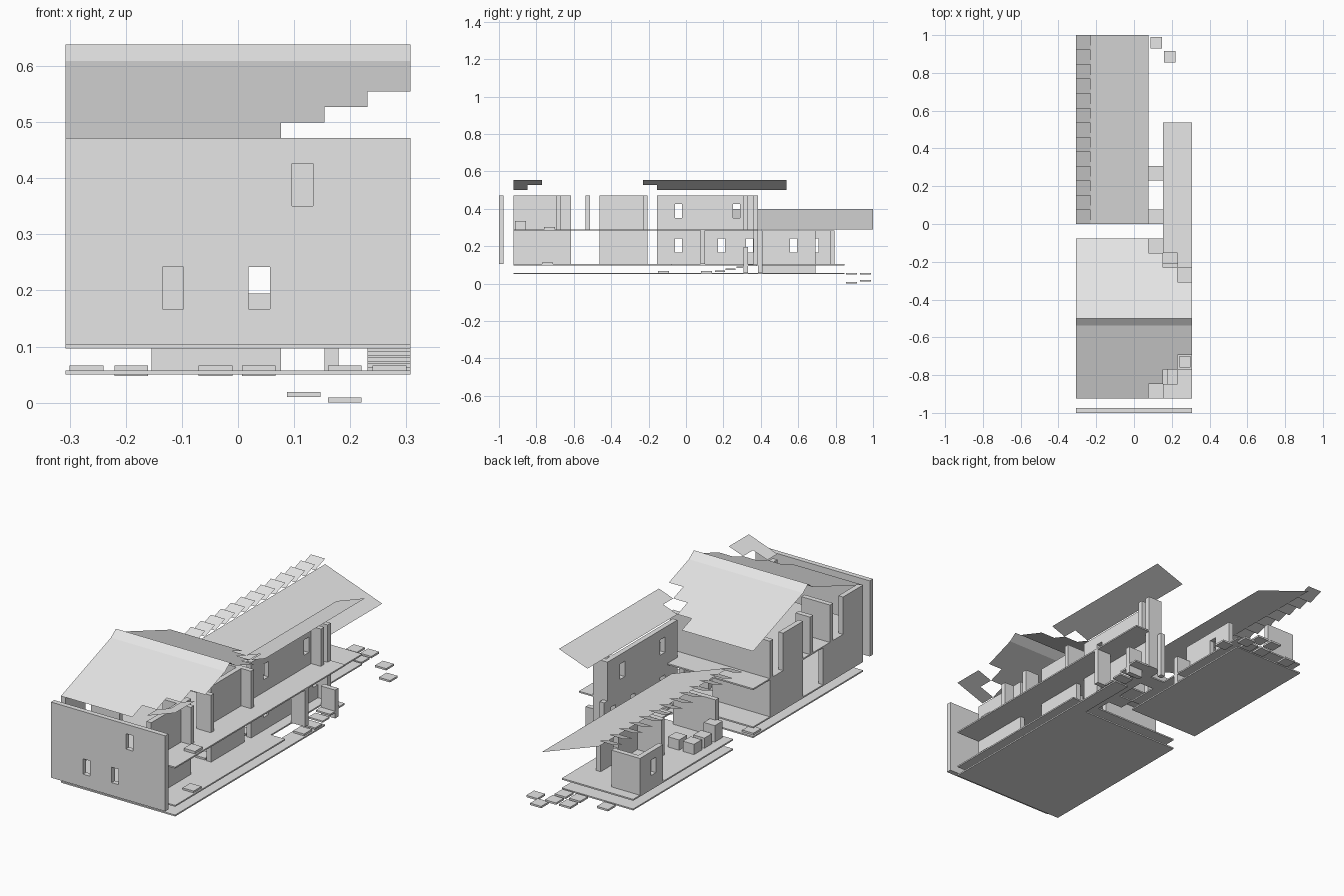
import bpy, bmesh
from mathutils import Vector

if "Cube" in bpy.data.objects:
    bpy.data.objects.remove(bpy.data.objects["Cube"])

M = 1 / 13            # plan module
W = 4 * M             # half width of the plan
RISE = 0.0274         # roof rise per module
T = 0.025             # wall thickness
LOW, GROUND, UPPER, EAVE = 0.057, 0.104, 0.29, 0.472

plaster = bpy.data.materials.new("pale_grey")
plaster.use_nodes = True
colour = (0.79, 0.79, 0.79, 1)
plaster.diffuse_color = colour
plaster.node_tree.nodes["Principled BSDF"].inputs["Base Color"].default_value = colour


def finish(name, bm):
    mesh = bpy.data.meshes.new(name)
    bm.to_mesh(mesh)
    bm.free()
    mesh.materials.append(plaster)
    obj = bpy.data.objects.new(name, mesh)
    bpy.context.collection.objects.link(obj)
    return obj


def box(name, x0, x1, y0, y1, z0, z1):
    bm = bmesh.new()
    bmesh.ops.create_cube(bm, size=1)
    for v in bm.verts:
        v.co = Vector((x0 + (v.co.x + .5) * (x1 - x0),
                       y0 + (v.co.y + .5) * (y1 - y0),
                       z0 + (v.co.z + .5) * (z1 - z0)))
    return finish(name, bm)


def wall(name, axis, at, a0, a1, z0, z1, holes=()):
    """Wall running along x or y, with rectangular openings (a0, a1, z0, z1)."""
    us = sorted({a0, a1, *(v for h in holes for v in h[:2])})
    zs = sorted({z0, z1, *(v for h in holes for v in h[2:])})
    place = (lambda u, z: (u, at, z)) if axis == "x" else (lambda u, z: (at, u, z))
    bm = bmesh.new()
    grid = {(u, z): bm.verts.new(place(u, z)) for u in us for z in zs}
    for u, un in zip(us, us[1:]):
        for z, zn in zip(zs, zs[1:]):
            if not any(h[0] <= u < h[1] and h[2] <= z < h[3] for h in holes):
                bm.faces.new([grid[k] for k in ((u, z), (un, z), (un, zn), (u, zn))])
    out = bmesh.ops.extrude_face_region(bm, geom=bm.faces[:])["geom"]
    shift = Vector((0, T, 0)) if axis == "x" else Vector((T, 0, 0))
    bmesh.ops.translate(bm, vec=shift, verts=[g for g in out if isinstance(g, bmesh.types.BMVert)])
    bmesh.ops.recalc_face_normals(bm, faces=bm.faces[:])
    bmesh.ops.dissolve_limit(bm, angle_limit=0.01, verts=bm.verts[:], edges=bm.edges[:])
    return finish(name, bm)


def sheet(name, quads):
    """Thin roof surfaces, all facing up."""
    bm = bmesh.new()
    for q in quads:
        face = bm.faces.new([bm.verts.new(p) for p in q])
        face.normal_update()
        if face.normal.z < 0:
            face.normal_flip()
    bmesh.ops.remove_doubles(bm, verts=bm.verts[:], dist=0.0005)
    return finish(name, bm)


def window(c, z):
    return (c - 0.019, c + 0.019, z, z + 0.075)


LOWWIN, HIGHWIN = 0.167, 0.351

# Floor slabs
box("base_slab", -W, W, -12 * M, -M, 0.05, LOW)
box("side_base_slab", 3 * M, W, -M, 3 * M, 0.05, LOW)
box("rear_base_slab", -W, M, M, 11 * M, 0.05, LOW)
box("ground_floor", -W, W, -12 * M, -M, 0.097, GROUND)
box("rear_wing_floor", -W, M, M, 11 * M, 0.097, GROUND)
box("range_floor", 2 * M, 3 * M, -M, 5 * M, 0.097, GROUND)
box("upper_floor", -W, 2 * M, -12 * M, -M, 0.283, UPPER)
box("balcony_floor", 2 * M, W, -12 * M, 5 * M, 0.283, UPPER)
for i, y in enumerate((0, 3 * M)):
    box(f"link_floor_{i}", M, 2 * M, y, y + M, 0.097, GROUND)

# Free-standing front wall
wall("front_wall", "x", -1, -W, W, GROUND, EAVE,
     [window(-0.116, LOWWIN), window(0.038, LOWWIN), window(0.115, HIGHWIN)])

# House side walls, open in the middle of the plan
for side, x in (("right", -W), ("left", 2 * M)):
    wall(f"{side}_ground_wall_front", "y", x, -12 * M, -8 * M, GROUND, 0.283)
    wall(f"{side}_ground_wall_back", "y", x, -6 * M, -3 * M + T, GROUND, 0.283)
wall("left_upper_wall_front", "y", 2 * M, -12 * M, -8 * M, UPPER, EAVE)
wall("left_upper_wall_back", "y", 2 * M, -6 * M, -3 * M + T, UPPER, EAVE)
wall("right_upper_wall", "y", -W, -12 * M, -10 * M, UPPER, EAVE)
wall("right_upper_stub", "y", -W, -6 * M, -4 * M, UPPER, EAVE)

# Cross walls and partitions of the house
wall("back_ground_wall", "x", -3 * M, -W, 0, GROUND, 0.283)
wall("back_upper_wall", "x", -3 * M, -W, 2 * M, UPPER, EAVE)
wall("ground_partition", "x", -4 * M, M, 2 * M, GROUND, 0.283)
for i, (y, a, b) in enumerate(((-9, -4, -2), (-7, -4, -3), (-9, 1, 3), (-7, 2, 3), (-3, 2, 3))):
    wall(f"upper_partition_{i}", "x", y * M, a * M, b * M, UPPER, EAVE)

# Long side range behind the balcony
wall("range_ground_wall", "y", 2 * M, -2 * M, 5 * M, GROUND, 0.283,
     [window(c, LOWWIN) for c in (-0.04, 0.19, 0.34)])
wall("range_upper_wall", "y", 2 * M, -2 * M, 5 * M, UPPER, EAVE,
     [window(c, HIGHWIN) for c in (-0.04, 0.27)])
wall("range_end_wall", "x", 5 * M - T, 2 * M, 3 * M, UPPER, EAVE)
wall("range_middle_wall", "x", 4 * M, 2 * M, 3 * M, UPPER, EAVE)
wall("range_ground_fin", "x", M, 3 * M, W, GROUND, 0.283)
wall("range_ground_end", "x", 5 * M - T, 2 * M, 3 * M, GROUND, 0.283)
box("range_corner_post", 2 * M, 2 * M + T, 5 * M, 5 * M + T, LOW, 0.283)

# Rear wing walls
wall("wing_inner_side_wall", "y", -T, 5 * M, 9 * M, LOW, 0.283, [window(0.575, LOWWIN)])
wall("wing_outer_side_wall", "y", -W, 8 * M, 10 * M, GROUND, 0.283, [window(0.69, LOWWIN)])
wall("wing_end_wall", "x", 10 * M, -W, -2 * M, GROUND, 0.283)
wall("wing_cross_wall", "x", 5 * M, -2 * M, -T, LOW, 0.283)
wall("wing_low_wall", "x", 5 * M, 0, M, LOW, 0.195)
wall("wing_inner_wall", "x", M, -3 * M, 0, GROUND, 0.283)

# Main gabled roof, trimmed in steps at its open side
ridge = [(-12, EAVE), (-7, EAVE + 5 * RISE), (-6.5, 0.638), (-6, EAVE + 5 * RISE), (-1, EAVE)]
quads = []
for x0, x1, cut in ((-4, 1, 0), (1, 2, 1), (2, 3, 2), (3, 4, 3)):
    line = list(ridge)
    line[0] = (-12 + cut, EAVE + cut * RISE)
    line[-1] = (-1 - cut, EAVE + cut * RISE)
    for (ya, za), (yb, zb) in zip(line, line[1:]):
        quads.append([(x0 * M, ya * M, za), (x1 * M, ya * M, za),
                      (x1 * M, yb * M, zb), (x0 * M, yb * M, zb)])
sheet("main_roof", quads)


def shed(x0, x1, y0, y1, z0, z1):
    return [(x0 * M, y0 * M, z0), (x1 * M, y0 * M, z1), (x1 * M, y1 * M, z1), (x0 * M, y1 * M, z0)]


# Shed roofs over the balcony, rising outwards
z2, z3, z4 = (EAVE + k * RISE for k in (1, 2, 3))
sheet("balcony_roof", [shed(2, 3, -2, 7, z2, z3), shed(3, 4, -2, 7, z3, z4), shed(3, 4, -3, -2, z3, z4)])
sheet("front_balcony_roof", [shed(2, 3, -12, -11, z2, z3), shed(3, 4, -12, -11, z3, z4),
                             shed(3, 4, -11, -10, z3, z4)])

# Rear wing roof with a saw-tooth row of tiles along its high edge
sheet("rear_wing_roof", [shed(-3, 1, 0, 13, 0.4, 0.29)])
for k in range(13):
    y0, y1 = k * M, (k + 1) * M
    sheet(f"roof_tile_{k}", [[(-W, y0, 0.4), (-3 * M, y0, 0.4), (-3 * M, y1, 0.427), (-W, y1, 0.427)]])

# Stepping stones
S = 0.03
stones = [(0.117, 0.96, 0.01), (0.19, 0.885, 0), (0.037, 0.96, 0.048), (0.037, 0.885, 0.048),
          (-0.04, 0.96, 0.048), (-0.04, 0.885, 0.048), (-0.19, 0.885, 0.048),
          (0.19, -0.12, LOW), (0.27, 0.11, LOW), (-0.27, -0.12, LOW), (-0.04, 0.11, LOW),
          (-0.19, 0.11, LOW), (0.037, 0.11, LOW),
          (0.27, -0.74, GROUND), (0.115, -0.43, GROUND), (-0.04, -0.24, GROUND), (0.115, -0.12, GROUND)]
for i, (x, y, z) in enumerate(stones):
    box(f"stepping_stone_{i}", x - S, x + S, y - S, y + S, z, z + 0.009)

# Stair beside the range
for k in range(4):
    box(f"stair_tread_{k}", 3 * M, W, (2 + k * .75) * M, (2.7 + k * .75) * M,
        0.062 + k * 0.011, 0.07 + k * 0.011)
wall("stair_fin", "x", 4 * M, 3 * M, W, LOW, 0.195)

# Low seats in the wing and on the balcony
for i, (x, y, z, h) in enumerate(((-0.23, 0.12, GROUND, 0.08), (-0.23, 0.2, GROUND, 0.05),
                                  (-0.23, 0.28, GROUND, 0.05), (-0.15, 0.28, GROUND, 0.05),
                                  (0.27, -0.73, UPPER, 0.012), (0.19, -0.885, UPPER, 0.045))):
    box(f"seat_{i}", x - S, x + S, y - S, y + S, z, z + h)
